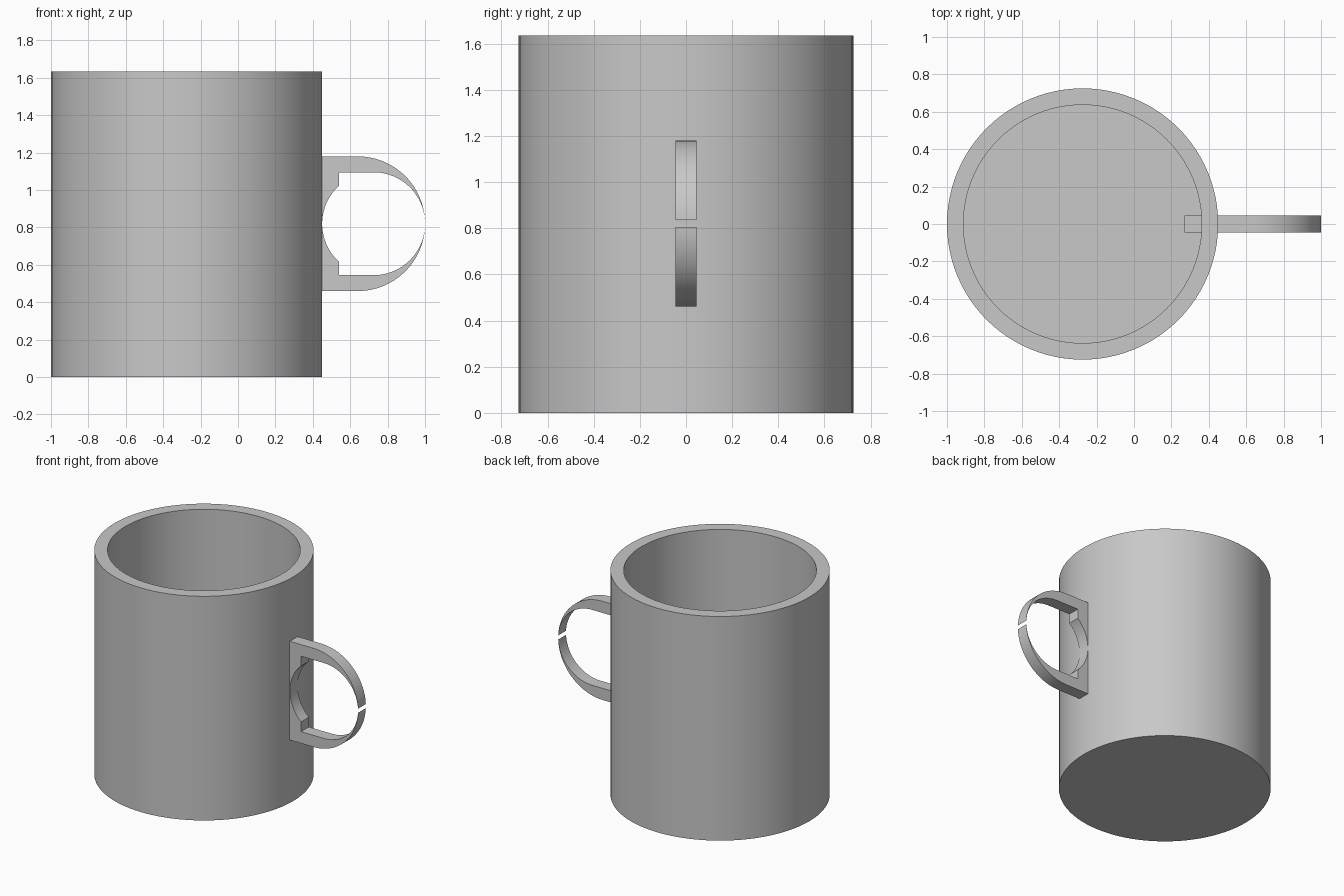
import bpy
import bmesh
from math import sin, cos, asin, acos, pi
from mathutils import Vector

if "Cube" in bpy.data.objects:
    bpy.data.objects.remove(bpy.data.objects["Cube"], do_unlink=True)

HEIGHT, RADIUS, WALL, CUP_X = 1.635, 0.725, 0.088, -0.275
HANDLE_Z, HALF_WIDTH = 0.82, 0.045

grey = bpy.data.materials.new("plain grey")
grey.use_nodes = True
grey.diffuse_color = (0.58, 0.58, 0.58, 1)
grey.node_tree.nodes["Principled BSDF"].inputs["Base Color"].default_value = grey.diffuse_color


def finish(name, bm, location):
    """Turn a bmesh into a smooth shaded object with sharp edges kept."""
    bmesh.ops.recalc_face_normals(bm, faces=bm.faces)
    mesh = bpy.data.meshes.new(name)
    bm.to_mesh(mesh)
    bm.free()
    mesh.materials.append(grey)
    obj = bpy.data.objects.new(name, mesh)
    obj.location = location
    bpy.context.collection.objects.link(obj)
    bpy.ops.object.select_all(action="DESELECT")
    obj.select_set(True)
    bpy.context.view_layer.objects.active = obj
    bpy.ops.object.shade_smooth_by_angle()
    return obj


def arc(cx, radius, start, end, steps):
    """Points on an arc about (cx, 0) in the handle's x-z plane."""
    angles = [start + (end - start) * i / steps for i in range(steps + 1)]
    return [(cx + radius * cos(a), radius * sin(a)) for a in angles]


def flip(points):
    return [(x, -z) for x, z in reversed(points)]


# Cup: a cylinder whose top is inset and sunk to leave the wall and floor
bm = bmesh.new()
bmesh.ops.create_cone(bm, cap_ends=True, segments=96, radius1=RADIUS,
                      radius2=RADIUS, depth=HEIGHT)
top = max(bm.faces, key=lambda f: f.calc_center_median().z)
bmesh.ops.inset_region(bm, faces=[top], thickness=WALL, use_even_offset=True)
floor = bmesh.ops.extrude_discrete_faces(bm, faces=[top])["faces"][0]
bmesh.ops.translate(bm, verts=floor.verts, vec=(0, 0, WALL - HEIGHT))
finish("cup_body", bm, (CUP_X, 0, HEIGHT / 2))

# Handle: rounded outer edge, round hole with square shoulders, thin split tip
OUTER_X, OUTER_R, HOLE_X, HOLE_R = 0.64, 0.36, 0.725, 0.275
SHOULDER_X, ROOT_X, GAP = 0.54, 0.27, 0.015
outer = arc(OUTER_X, OUTER_R, asin(GAP / OUTER_R), pi / 2, 24) + [(ROOT_X, OUTER_R)]
hole_right = arc(HOLE_X, HOLE_R, asin(GAP / HOLE_R), pi / 2, 24)[1:]
hole_left = arc(HOLE_X, HOLE_R, acos((SHOULDER_X - HOLE_X) / HOLE_R), pi, 14)
inner = hole_right + [(SHOULDER_X, HOLE_R)] + hole_left
outline = outer + flip(outer) + flip(inner)[::-1][::-1] [::-1][::-1]
outline = outer + flip(outer) + [(x, -z) for x, z in inner] + inner[-2::-1]

bm = bmesh.new()
side = bm.faces.new([bm.verts.new((x, -HALF_WIDTH, z)) for x, z in outline])
extruded = bmesh.ops.extrude_face_region(bm, geom=[side])["geom"]
moved = [v for v in extruded if isinstance(v, bmesh.types.BMVert)]
bmesh.ops.translate(bm, verts=moved, vec=Vector((0, 2 * HALF_WIDTH, 0)))
finish("handle", bm, (0, 0, HANDLE_Z))
